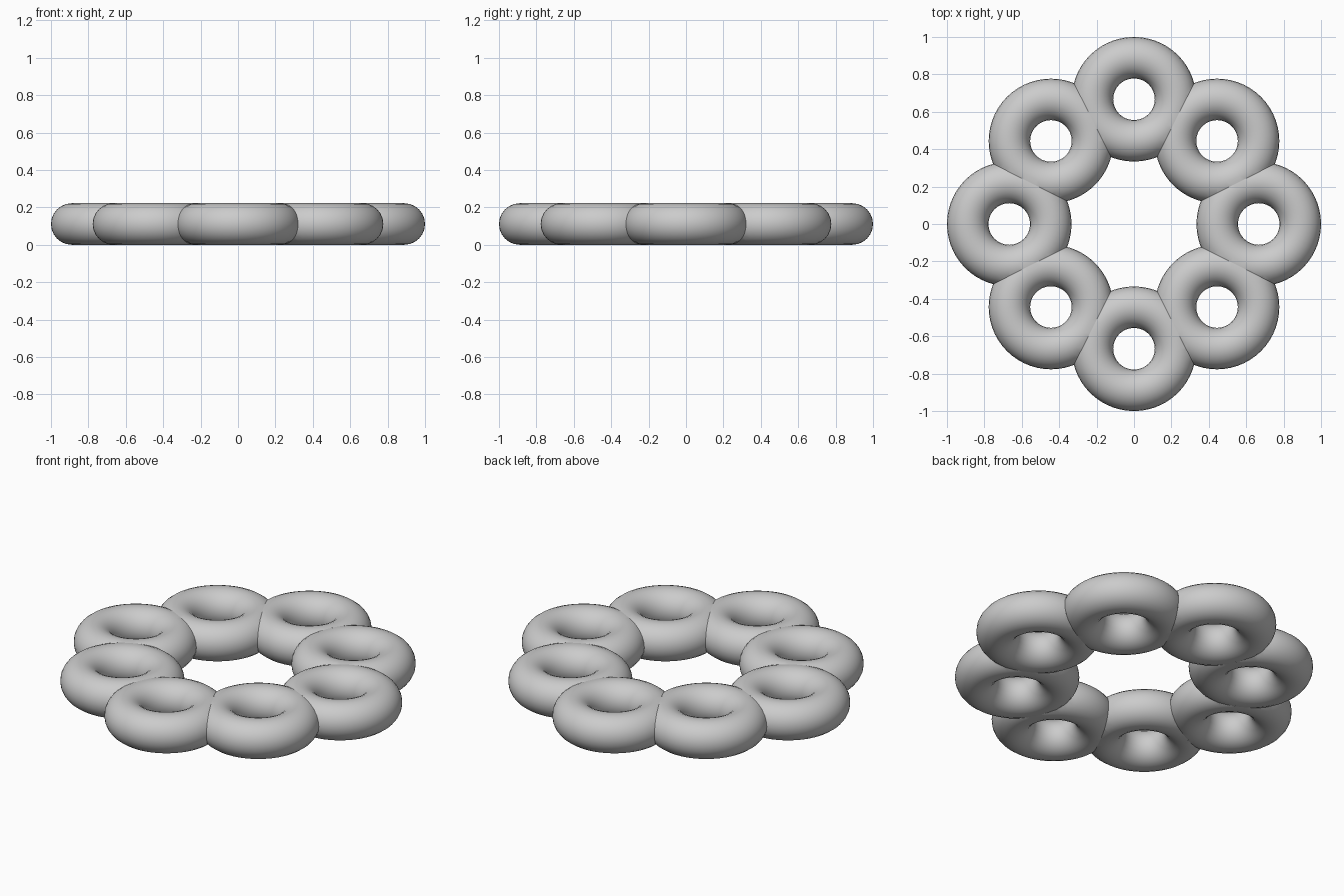
import bpy, bmesh
from mathutils import Vector

if "Cube" in bpy.data.objects:
    bpy.data.objects.remove(bpy.data.objects["Cube"])

MAJOR, MINOR = 0.222, 0.111

grey = bpy.data.materials.new("light_grey")
grey.diffuse_color = (0.6, 0.6, 0.6, 1)
grey.use_nodes = True
grey.node_tree.nodes["Principled BSDF"].inputs["Base Color"].default_value = grey.diffuse_color

# Ring centres: four on the axes, four closer in on the diagonals
FAR, DIAG = 0.667, 0.444
centres = [Vector((x, y, MINOR)) for x, y in (
    (FAR, 0), (DIAG, DIAG), (0, FAR), (-DIAG, DIAG),
    (-FAR, 0), (-DIAG, -DIAG), (0, -FAR), (DIAG, -DIAG))]


def ring(index):
    """Torus trimmed flush where it merges with both neighbours."""
    centre = centres[index]
    bpy.ops.mesh.primitive_torus_add(
        major_radius=MAJOR, minor_radius=MINOR,
        major_segments=56, minor_segments=24)
    obj = bpy.context.object
    obj.name = f"ring_{index + 1}"
    obj.location = centre
    obj.data.materials.append(grey)
    bm = bmesh.new()
    bm.from_mesh(obj.data)
    for neighbour in (centres[index - 1], centres[(index + 1) % 8]):
        offset = neighbour - centre
        bmesh.ops.bisect_plane(
            bm, geom=bm.verts[:] + bm.edges[:] + bm.faces[:],
            plane_co=offset / 2, plane_no=offset.normalized(),
            clear_outer=True)
    bm.to_mesh(obj.data)
    bm.free()
    bpy.ops.object.shade_smooth_by_angle()


for i in range(8):
    ring(i)
